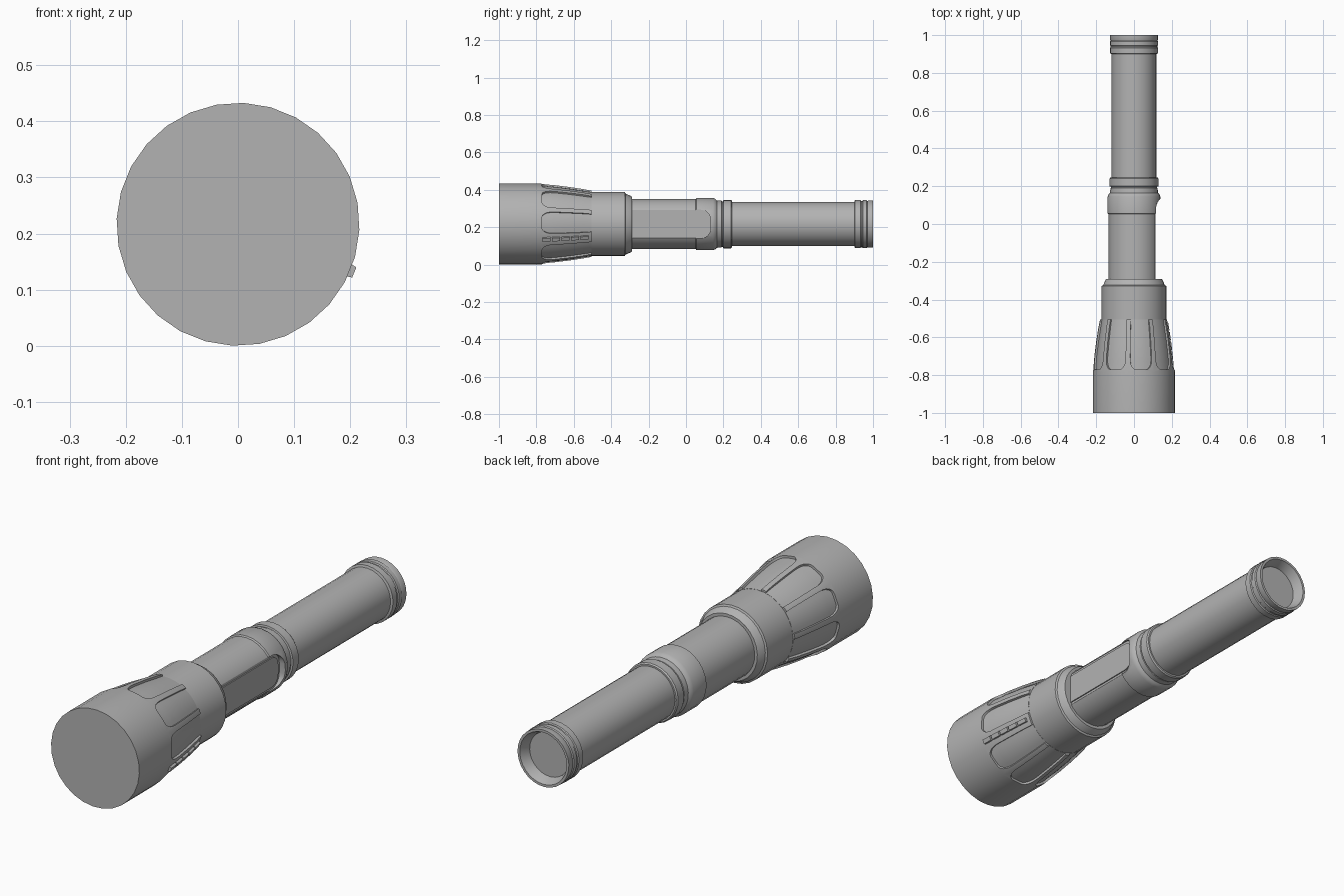
import bpy, bmesh, math

if "Cube" in bpy.data.objects:
    bpy.data.objects.remove(bpy.data.objects["Cube"])

CZ = 0.2165          # height of the central axis
SIDES = 28
PHASE = math.radians(87.3)

grey = bpy.data.materials.new("dark_grey")
grey.diffuse_color = (0.45, 0.45, 0.45, 1)
grey.use_nodes = True
grey.node_tree.nodes["Principled BSDF"].inputs["Base Color"].default_value = grey.diffuse_color


def polar(y, r, a):
    return (r * math.cos(a), y, CZ + r * math.sin(a))


def finish(name, bm):
    bmesh.ops.recalc_face_normals(bm, faces=bm.faces)
    me = bpy.data.meshes.new(name)
    bm.to_mesh(me)
    bm.free()
    me.materials.append(grey)
    ob = bpy.data.objects.new(name, me)
    bpy.context.collection.objects.link(ob)
    return ob


def activate(ob):
    bpy.ops.object.select_all(action='DESELECT')
    ob.select_set(True)
    bpy.context.view_layer.objects.active = ob


def smooth(ob):
    activate(ob)
    bpy.ops.object.shade_smooth_by_angle(angle=math.radians(25))


def lathe(name, profile):
    """Revolve (y, radius) points about the long axis, capping both ends."""
    bm = bmesh.new()
    rings = [[bm.verts.new(polar(y, r, PHASE + 2 * math.pi * i / SIDES))
              for i in range(SIDES)] for y, r in profile]
    for a, b in zip(rings, rings[1:]):
        for i in range(SIDES):
            j = (i + 1) % SIDES
            bm.faces.new((a[i], a[j], b[j], b[i]))
    bm.faces.new(rings[0])
    bm.faces.new(rings[-1])
    return finish(name, bm)


def cut(ob, cutter):
    cutter.hide_render = True
    mod = ob.modifiers.new("cut", 'BOOLEAN')
    mod.operation = 'DIFFERENCE'
    mod.solver = 'EXACT'
    mod.object = cutter
    activate(ob)
    bpy.ops.object.modifier_apply(modifier=mod.name)
    bpy.data.objects.remove(cutter, do_unlink=True)


def solid_grid(bm, rows, n, lower, upper):
    """Closed block between two gridded surfaces lower(j, i) and upper(j, i)."""
    lo = [[bm.verts.new(lower(j, i)) for i in range(n)] for j in range(rows)]
    hi = [[bm.verts.new(upper(j, i)) for i in range(n)] for j in range(rows)]
    for g in (lo, hi):
        for j in range(rows - 1):
            for i in range(n - 1):
                bm.faces.new((g[j][i], g[j][i + 1], g[j + 1][i + 1], g[j + 1][i]))
    edge = ([(0, i) for i in range(n)] + [(j, n - 1) for j in range(1, rows)]
            + [(rows - 1, i) for i in range(n - 2, -1, -1)]
            + [(j, 0) for j in range(rows - 2, 0, -1)])
    for (a, b), (c, d) in zip(edge, edge[1:] + edge[:1]):
        bm.faces.new((lo[a][b], lo[c][d], hi[c][d], hi[a][b]))


def round_plate(name, x0, x1, y0, y1, half, corner):
    """Plate facing +x with rounded corners at its y1 end."""
    pts = [(y0, -half)]
    for sign, start in ((-1, -90), (1, 0)):
        for k in range(7):
            a = math.radians(start + 15 * k)
            pts.append((y1 - corner + corner * math.cos(a),
                        sign * (half - corner) + corner * math.sin(a)))
    pts.append((y0, half))
    bm = bmesh.new()
    lo = [bm.verts.new((x0, y, CZ + z)) for y, z in pts]
    hi = [bm.verts.new((x1, y, CZ + z)) for y, z in pts]
    bm.faces.new(lo)
    bm.faces.new(hi)
    for i in range(len(pts)):
        j = (i + 1) % len(pts)
        bm.faces.new((lo[i], lo[j], hi[j], hi[i]))
    return finish(name, bm)


# Head: straight bezel, then a curved taper
TAPER = [(-0.78, 0.2165), (-0.70, 0.210), (-0.62, 0.200), (-0.55, 0.189), (-0.505, 0.180)]


def head_radius(y):
    for (y0, r0), (y1, r1) in zip(TAPER, TAPER[1:]):
        if y <= y1:
            return r0 + (r1 - r0) * (y - y0) / (y1 - y0)
    return TAPER[-1][1]


head = lathe("head", [(-1, 0.2165)] + TAPER)

# Nine recessed flutes around the taper, rounded at the front
bm = bmesh.new()
ys = [-0.77, -0.767, -0.758, -0.745, -0.725, -0.70, -0.62, -0.55, -0.49]
widths = [0.5, 0.65, 0.8, 0.92, 0.99, 1, 1, 1, 0.97]
for k in range(9):
    mid = math.radians(2 + 38.75 * k)

    def ang(j, i):
        return mid + math.radians(16) * widths[j] * (i / 3 - 1)

    solid_grid(bm, len(ys), 7,
               lambda j, i: polar(ys[j], head_radius(ys[j]) - 0.011, ang(j, i)),
               lambda j, i: polar(ys[j], 0.26, ang(j, i)))
cut(head, finish("flute_cutter", bm))
smooth(head)

# Raised grip blocks in the wide gap between two flutes
bm = bmesh.new()
for k in range(5):
    y0 = -0.768 + 0.051 * k
    span = (y0, y0 + 0.043)
    solid_grid(bm, 2, 2,
               lambda j, i: polar(span[j], head_radius(span[j]) - 0.006, math.radians(-26 + 7 * i)),
               lambda j, i: polar(span[j], head_radius(span[j]) + 0.009, math.radians(-25 + 5 * i)))
finish("grip_blocks", bm)

# Collar behind the head
smooth(lathe("collar", [(-0.515, 0.164), (-0.51, 0.171), (-0.327, 0.171), (-0.323, 0.163),
                        (-0.297, 0.152), (-0.29, 0.147), (-0.29, 0.13)]))

# Body with its thicker band and locking ring
body = lathe("body", [(-0.31, 0.134), (0.052, 0.134), (0.056, 0.140), (0.145, 0.140),
                      (0.158, 0.134), (0.165, 0.127), (0.190, 0.125), (0.192, 0.122),
                      (0.198, 0.122), (0.200, 0.130), (0.240, 0.130), (0.246, 0.125),
                      (0.246, 0.112)])
cut(body, round_plate("switch_cutter", 0.110, 0.2, -0.35, 0.132, 0.077, 0.055))
smooth(body)

# Flat switch plate on the right side
round_plate("switch_plate", 0.10, 0.115, -0.295, 0.118, 0.065, 0.045)

# Battery tube with grooved tail and recessed end cap
smooth(lathe("tail_tube", [(0.24, 0.118), (0.90, 0.118), (0.903, 0.128), (0.932, 0.128),
                           (0.936, 0.124), (0.942, 0.124), (0.946, 0.128), (0.966, 0.128),
                           (0.970, 0.124), (0.975, 0.126), (1.0, 0.126), (1.0, 0.115),
                           (0.965, 0.100), (0.955, 0.098)]))
